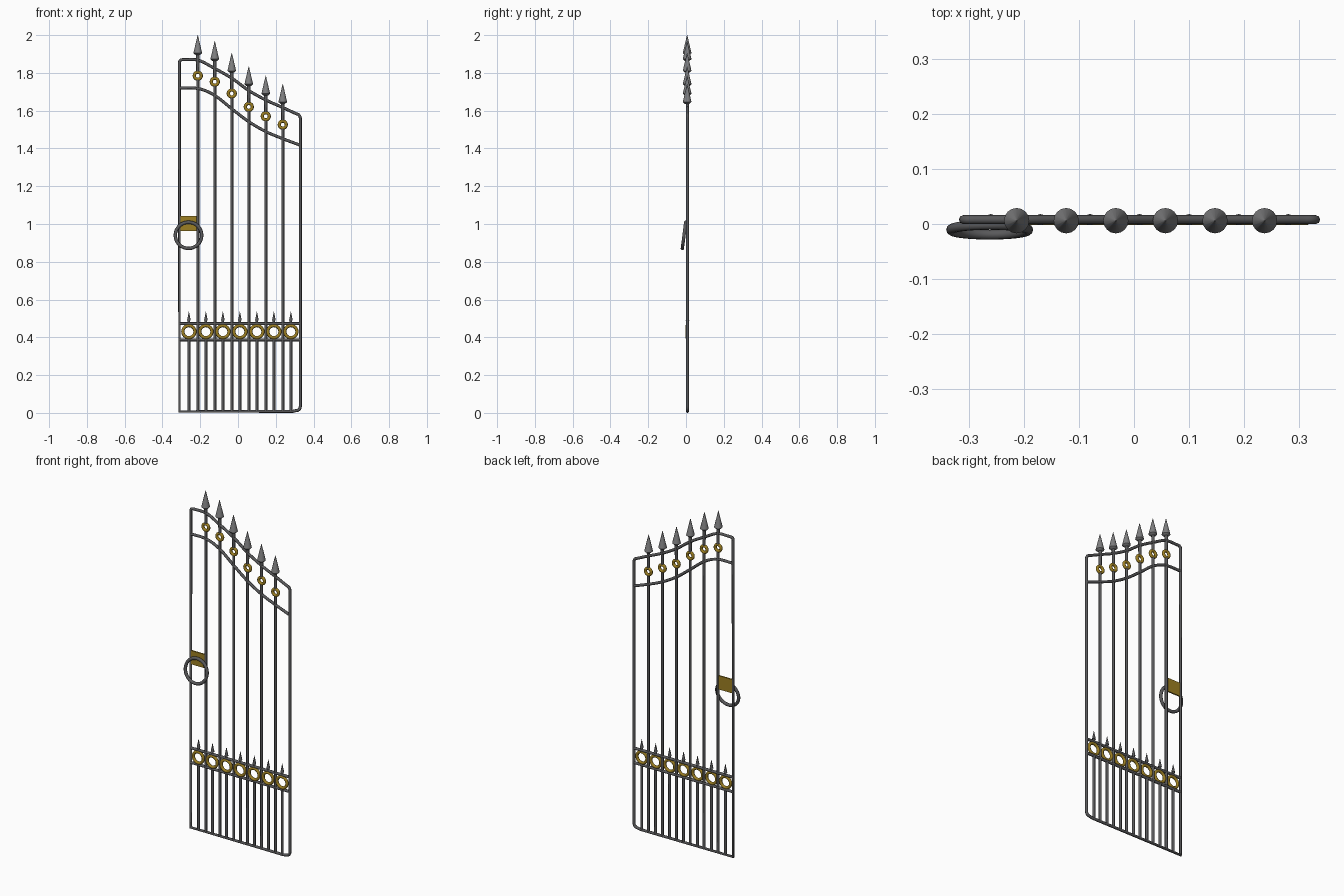
import bpy
from math import pi, atan2
from mathutils import Vector

cube = bpy.data.objects.get("Cube")
if cube:
    bpy.data.objects.remove(cube, do_unlink=True)


def material(name, rgb):
    m = bpy.data.materials.new(name)
    m.use_nodes = True
    m.diffuse_color = (*rgb, 1)
    m.node_tree.nodes["Principled BSDF"].inputs["Base Color"].default_value = (*rgb, 1)
    return m


IRON = material("dark iron", (0.1, 0.1, 0.104))
STEEL = material("grey steel", (0.21, 0.21, 0.215))
GOLD = material("aged gold", (0.34, 0.215, 0.016))

BAR_Y, HEAD_Y, R = 0.008, 0.006, 0.008
LEFT, RIGHT = -0.31, 0.33


def finish(name, mat):
    ob = bpy.context.object
    ob.name = name
    ob.data.materials.append(mat)
    bpy.ops.object.shade_smooth_by_angle(angle=0.8)
    return ob


def tube(name, points, radius=R, closed=False):
    """Round bar swept along (x, z) points."""
    cu = bpy.data.curves.new(name, 'CURVE')
    cu.dimensions = '3D'
    cu.bevel_depth = radius
    cu.bevel_resolution = 2
    cu.use_fill_caps = True
    sp = cu.splines.new('POLY')
    sp.points.add(len(points) - 1)
    for p, (x, z) in zip(sp.points, points):
        p.co = (x, BAR_Y, z, 1)
    sp.use_cyclic_u = closed
    cu.materials.append(IRON)
    ob = bpy.data.objects.new(name, cu)
    bpy.context.collection.objects.link(ob)
    return ob


def cone(name, x, z0, z1, r0, r1, mat, y=HEAD_Y):
    bpy.ops.mesh.primitive_cone_add(vertices=16, radius1=r0, radius2=r1, depth=z1 - z0,
                                    location=(x, y, (z0 + z1) / 2))
    return finish(name, mat)


def ring(name, x, y, z, major, minor, mat, tilt=0.0):
    bpy.ops.mesh.primitive_torus_add(major_segments=32, minor_segments=10, major_radius=major,
                                     minor_radius=minor, location=(x, y, z),
                                     rotation=(pi / 2 + tilt, 0, 0))
    return finish(name, mat)


def sweep(pts, steps=5):
    """Smooth curve through the given points."""
    v = [Vector(p) for p in pts]
    v = [2 * v[0] - v[1]] + v + [2 * v[-1] - v[-2]]
    out = []
    for a, b, c, d in zip(v, v[1:], v[2:], v[3:]):
        for i in range(steps):
            t = i / steps
            out.append(b + 0.5 * t * (c - a + t * (2 * a - 5 * b + 4 * c - d
                                                   + t * (3 * (b - c) + d - a))))
    return out + [v[-2]]


def corner(x, z, start, end):
    """Rounded corner between two offsets from the corner point."""
    k, a, b = Vector((x, z)), Vector(start), Vector(end)
    return [k + a * (1 - t) ** 2 + b * t ** 2 for t in (0, 0.25, 0.5, 0.75, 1)]


# Outer frame with its sweeping top rail
top = sweep([(-0.29, 1.87), (-0.21, 1.867), (-0.13, 1.827), (-0.033, 1.772),
             (0.055, 1.708), (0.146, 1.657), (0.236, 1.617), (0.312, 1.582)])
frame = ([Vector((LEFT, R))]
         + corner(LEFT, 1.87, (0, -0.016), (0.016, 0)) + top
         + corner(RIGHT, 1.575, (-0.014, 0.006), (0, -0.016))
         + corner(RIGHT, 0.012, (0, 0.024), (-0.024, 0)) + [Vector((0.29, R))])
tube("outer_frame", frame, closed=True)

# Second sweeping rail and two straight rails
tube("lower_sweep_rail", sweep([(LEFT, 1.72), (-0.21, 1.717), (-0.125, 1.682), (-0.033, 1.61),
                                (0.055, 1.543), (0.146, 1.49), (0.236, 1.452), (RIGHT, 1.417)]))
for name, z in (("band_top_rail", 0.472), ("band_bottom_rail", 0.387)):
    tube(name, [(LEFT, z), (RIGHT, z)])

# Tall bars, each with a gold ring, neck and spear head
ring_heights = (1.785, 1.753, 1.691, 1.62, 1.57, 1.526)
for i, z in enumerate(ring_heights):
    x = -0.213 + 0.09 * i
    tube("tall_bar", [(x, R), (x, z - 0.02)])
    ring("small_gold_ring", x, BAR_Y, z, 0.0185, 0.0085, GOLD)
    cone("spear_neck", x, z + 0.02, z + 0.117, 0.008, 0.009, IRON, BAR_Y)
    cone("spear_head_base", x, z + 0.11, z + 0.12, 0.012, 0.023, STEEL)
    cone("spear_head", x, z + 0.12, z + 0.215, 0.023, 0.0008, STEEL)

# Short bars, each with a large gold ring and a small spike above the band
for i in range(7):
    x = -0.26 + 0.09 * i
    tube("short_bar", [(x, R), (x, 0.387)])
    ring("large_gold_ring", x, HEAD_Y, 0.43, 0.032, 0.0085, GOLD)
    cone("spike_neck", x, 0.472, 0.492, 0.006, 0.007, IRON, BAR_Y)
    cone("spike_head", x, 0.488, 0.537, 0.010, 0.0005, IRON, BAR_Y)

# Latch plate and tilted pull ring
bpy.ops.mesh.primitive_cube_add(size=1, location=(-0.262, BAR_Y, 1.002))
bpy.context.object.scale = (0.1, 0.008, 0.08)
finish("latch_plate", GOLD)
ring("pull_ring", -0.262, -0.0105, 0.940, 0.070, 0.009, IRON, -atan2(0.018, 0.14))
